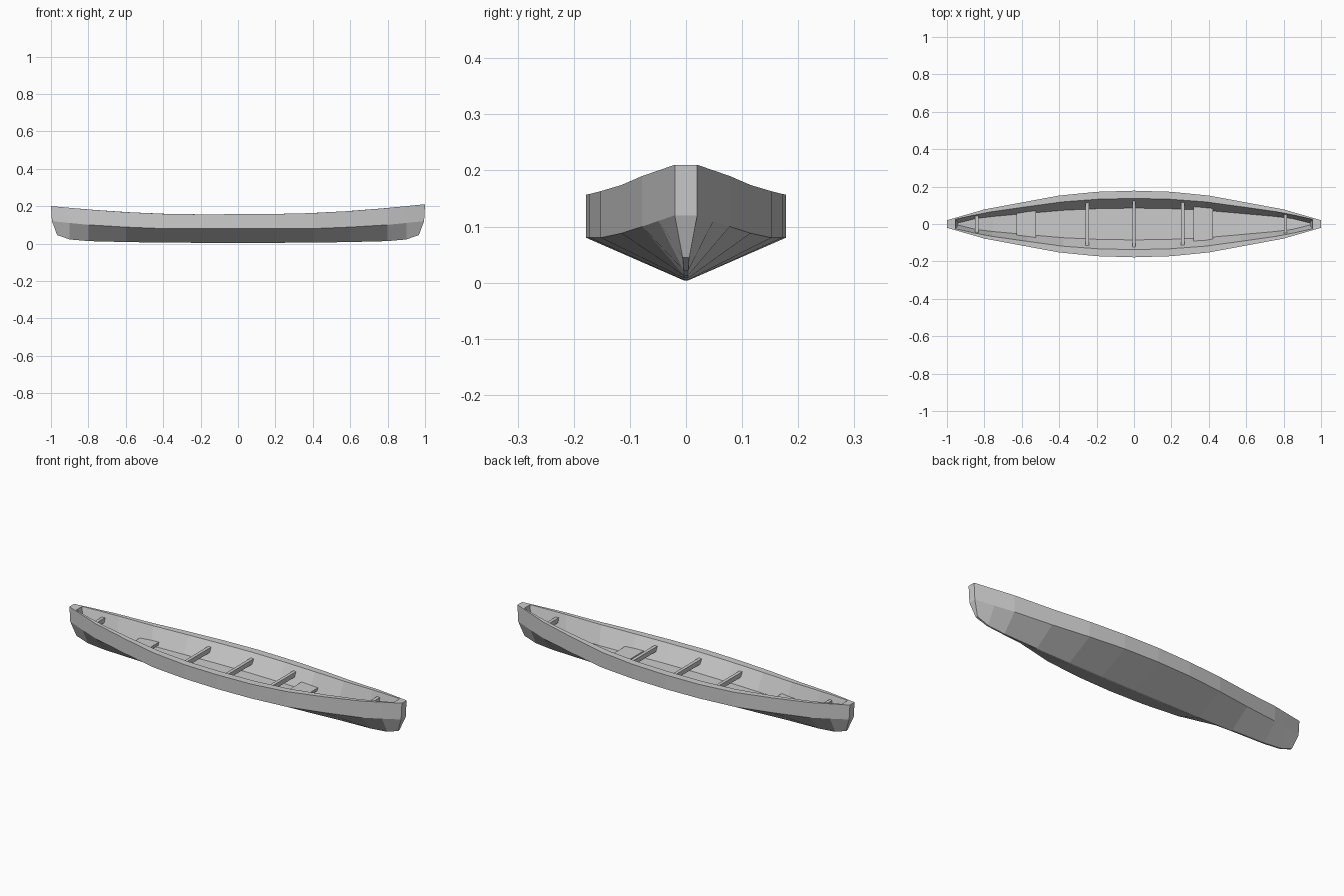
import bpy, bmesh

if "Cube" in bpy.data.objects:
    bpy.data.objects.remove(bpy.data.objects["Cube"])

# Half stations: x, half width, gunwale z, chine z, low-edge x, low half width, low z
RIGHT = [(0, .178, .157, .08, 0, .004, .004), (.2, .172, .158, .08, .2, .004, .004),
         (.4, .152, .163, .08, .4, .004, .005), (.6, .115, .174, .088, .6, .004, .008),
         (.8, .078, .19, .1, .8, .004, .013), (.9, .049, .2, .11, .9, .004, .022),
         (1, .02, .21, .12, .995, .006, .045)]
LEFT = [(-x, w, g - .01 * abs(x), c, -lx, lw, lz) for x, w, g, c, lx, lw, lz in RIGHT[:0:-1]]
STATIONS = LEFT + RIGHT


def mesh_object(name, bm):
    bmesh.ops.recalc_face_normals(bm, faces=bm.faces)
    me = bpy.data.meshes.new(name)
    bm.to_mesh(me)
    bm.free()
    ob = bpy.data.objects.new(name, me)
    bpy.context.collection.objects.link(ob)
    return ob


def at(x, col):
    for a, b in zip(STATIONS, STATIONS[1:]):
        if a[0] <= x <= b[0]:
            t = (x - a[0]) / (b[0] - a[0])
            return a[col] + t * (b[col] - a[col])


# Hull: closed ring lofted along the length, with inner walls and floor
bm = bmesh.new()
rings = []
for x, w, g, c, lx, lw, lz in STATIONS:
    s = 1 if x > 0 else -1
    end = abs(x) == 1
    chine_x = s * .995 if end else x
    low_x = s * .967 if end else x
    inner_x = x * .955
    inner_w = max(.014, at(inner_x, 1) * .77)
    floor_w = .006 if end else inner_w * .62
    half = [(low_x, lw, lz), (chine_x, w, c), (x, w, g),
            (inner_x, inner_w, at(inner_x, 2)),
            (x * .94, floor_w, .07 + .05 * abs(x) ** 4)]
    pts = half + [(px, -py, pz) for px, py, pz in reversed(half)]
    rings.append([bm.verts.new(p) for p in pts])
n = 10
for a, b in zip(rings, rings[1:]):
    for i in range(n):
        j = (i + 1) % n
        bm.faces.new((a[i], a[j], b[j], b[i]))
# Stem caps, decks and inner end walls
for r in (rings[0], rings[-1]):
    for i in range(4):
        bm.faces.new((r[i], r[i + 1], r[8 - i], r[9 - i]))
mesh_object("hull", bm)


# Cross pieces whose ends meet the inner walls
def cross_piece(name, x, width, half_len, top, thick):
    bm = bmesh.new()
    bmesh.ops.create_cube(bm, size=1)
    for v in bm.verts:
        v.co = (x + v.co.x * width, v.co.y * 2 * half_len, top + (v.co.z - .5) * thick)
    mesh_object(name, bm)


for i, x in enumerate((-.84, -.25, 0, .26, .81)):
    cross_piece(f"thwart_{i + 1}", x, .018, at(x, 1) * .74, at(x, 2) - .025, .025)
for name, x in (("rear_seat", -.577), ("front_seat", .37)):
    cross_piece(name, x, .105, at(x, 1) * .72, .1, .015)
